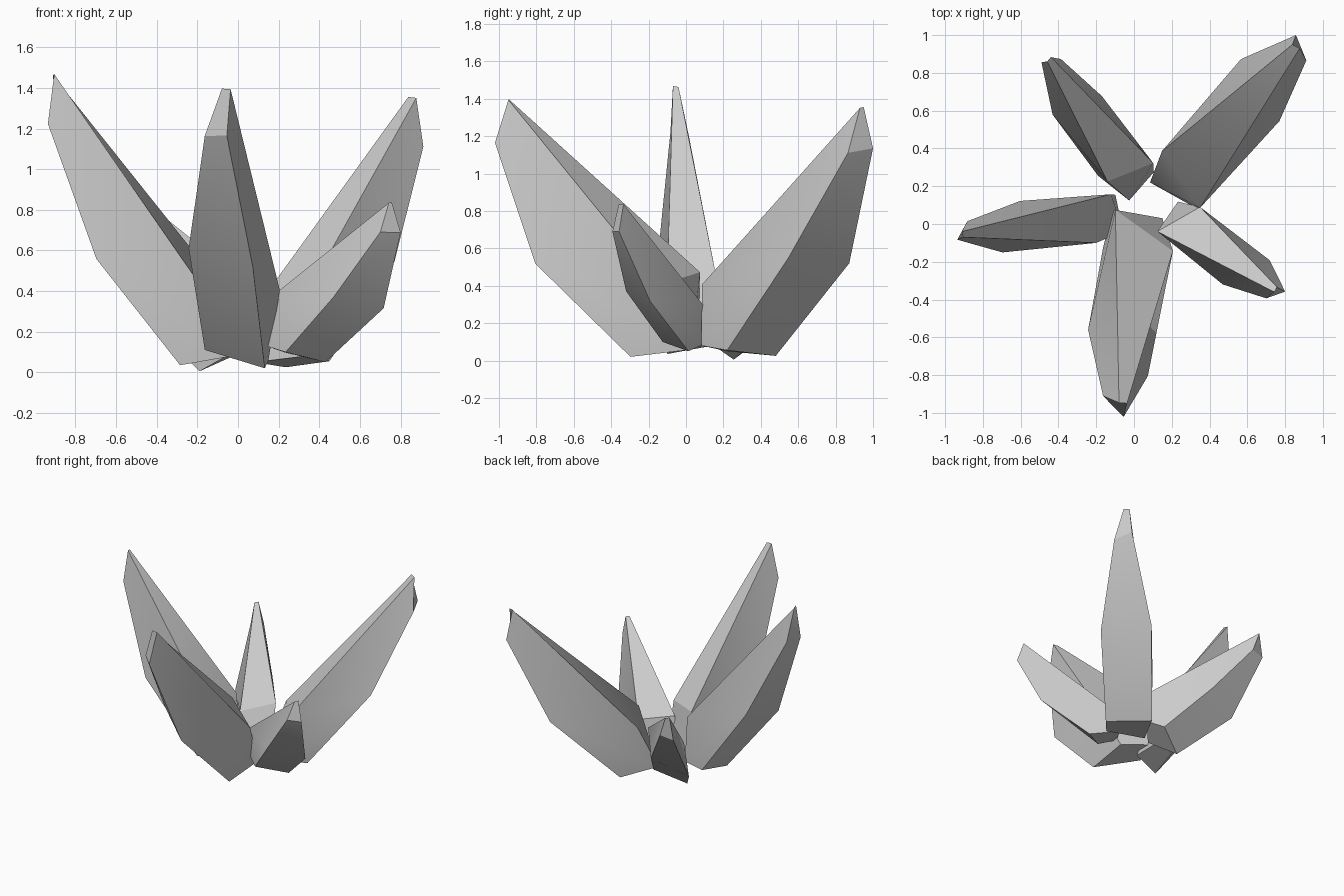
import bpy
import bmesh
import math
from mathutils import Vector, Matrix

cube = bpy.data.objects.get("Cube")
if cube:
    bpy.data.objects.remove(cube, do_unlink=True)

# Single stone colour
stone = bpy.data.materials.new("grey_stone")
stone.use_nodes = True
GREY = (0.6, 0.6, 0.6, 1.0)
stone.diffuse_color = GREY
stone.node_tree.nodes["Principled BSDF"].inputs["Base Color"].default_value = GREY

# Shard profile: right (r) and left (l) rails, running from the base up to the chisel tip
SHARD = {
    "r": dict(inner=(.085, .22, .05), outer=(.235, .48, .025), knee=(.148, .386, .40),
              belly=(.566, .873, .52), shoulder=(.857, 1.0, 1.134), tip=(.838, .95, 1.355)),
    "l": dict(inner=(.33, .083, .08), outer=(.45, .22, .055), knee=(.35, .085, .406),
              belly=(.77, .545, .545), shoulder=(.912, .866, 1.11), tip=(.877, .93, 1.35)),
}
# Bands bridged between the two rails, in order round the shard
LOOP = ["inner", "knee", "tip", "shoulder", "belly", "outer"]
# Quads closing each flank
FLANK = [("inner", "outer", "belly", "knee"), ("knee", "belly", "shoulder", "tip")]


def frame(foot, knee, belly, tip):
    """Affine frame from the right foot, right knee, left belly and tip."""
    o = Vector(foot)
    axes = [Vector(p) - o for p in (knee, belly, tip)]
    return Matrix.Translation(o) @ Matrix(axes).transposed().to_4x4()


R, L = SHARD["r"], SHARD["l"]
REST = frame(R["outer"], R["knee"], L["belly"], (Vector(R["tip"]) + Vector(L["tip"])) / 2)


def make_shard(name, *anchors):
    place = frame(*anchors) @ REST.inverted()
    bm = bmesh.new()
    v = {}
    for side, rail in SHARD.items():
        for key, co in rail.items():
            p = place @ Vector(co)
            p.z = max(p.z, 0.0)
            v[side, key] = bm.verts.new(p)
    for a, b in zip(LOOP, LOOP[1:] + LOOP[:1]):
        bm.faces.new([v["r", a], v["l", a], v["l", b], v["r", b]])
    for side in "rl":
        for quad in FLANK:
            bm.faces.new([v[side, k] for k in quad])
    bmesh.ops.recalc_face_normals(bm, faces=bm.faces)
    mesh = bpy.data.meshes.new(name)
    bm.to_mesh(mesh)
    bm.free()
    mesh.materials.append(stone)
    ob = bpy.data.objects.new(name, mesh)
    bpy.context.collection.objects.link(ob)
    bpy.ops.object.select_all(action="DESELECT")
    ob.select_set(True)
    bpy.context.view_layer.objects.active = ob
    bpy.ops.object.shade_smooth_by_angle(angle=math.radians(30))


# Ring of shards: right foot, right knee, left belly, tip
make_shard("front_shard", (.132, -.297, .02), (.206, -.143, .403), (-.243, -.56, .61), (-.058, -.948, 1.395))
make_shard("back_left_shard", (.235, .48, .025), (.148, .386, .40), (.77, .545, .545), (.858, .94, 1.353))
make_shard("left_shard", (.43, .013, .05), (.35, .09, .30), (.47, -.32, .37), (.75, -.347, .835))
make_shard("back_right_shard", (-.19, .255, .005), (-.14, .225, .30), (-.17, .677, .36), (-.45, .872, .825))
make_shard("right_shard", (-.285, -.1, .035), (-.2, -.10, .45), (-.603, .122, .60), (-.908, -.055, 1.465))
